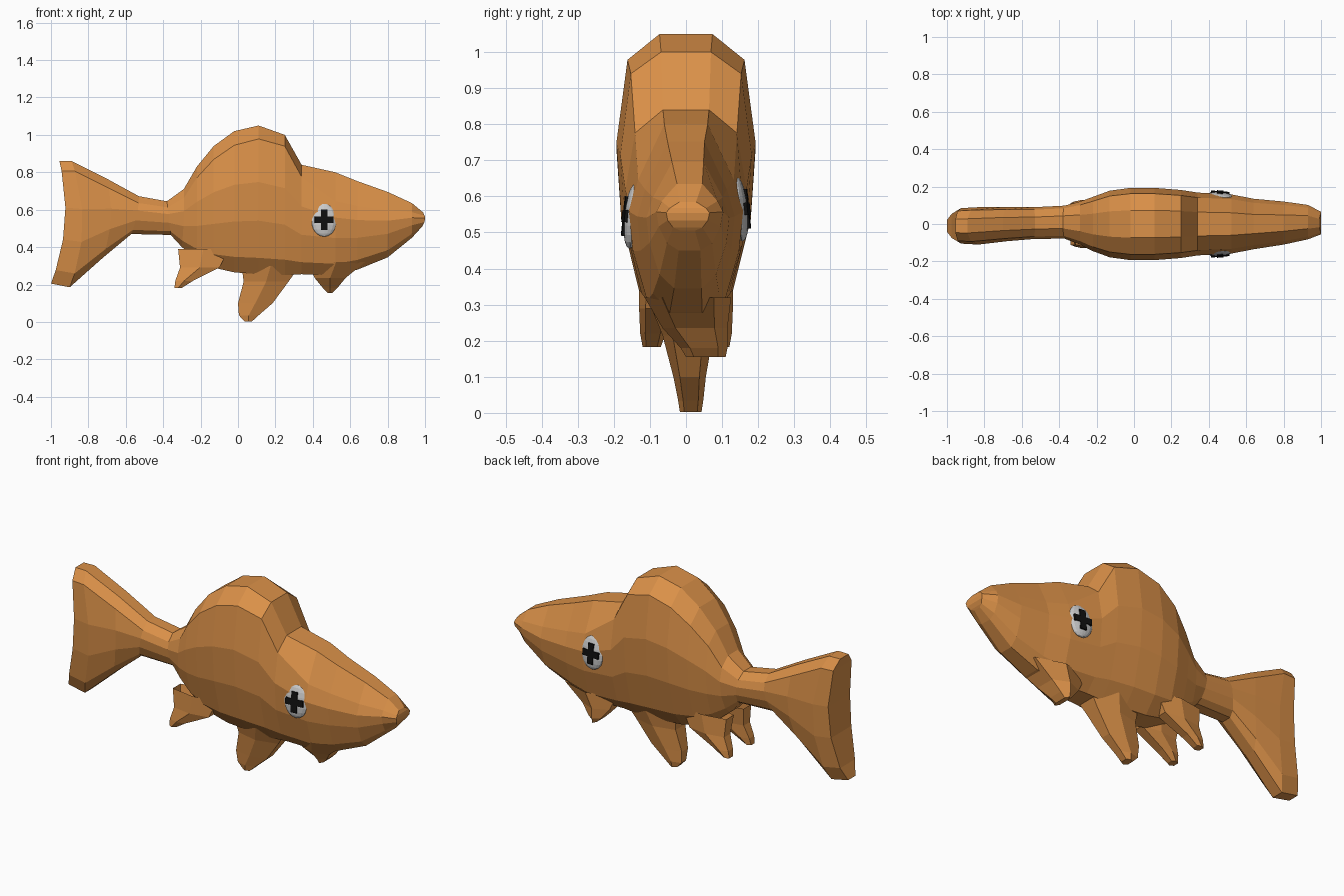
import bpy, bmesh, math

if "Cube" in bpy.data.objects:
    bpy.data.objects.remove(bpy.data.objects["Cube"])

def material(name, color):
    m = bpy.data.materials.new(name)
    m.diffuse_color = (*color, 1)
    m.use_nodes = True
    m.node_tree.nodes["Principled BSDF"].inputs["Base Color"].default_value = m.diffuse_color
    return m

ORANGE = material("orange", (0.70, 0.28, 0.065))
BLACK = material("black", (0.005, 0.005, 0.005))

def loft(name, rings, mat, cap_start=True):
    """Skin mirrored rings; the ends are closed with strips across the width."""
    bm = bmesh.new()
    vs = [[bm.verts.new(p) for p in r] for r in rings]
    n = len(vs[0])
    for a, b in zip(vs, vs[1:]):
        for i in range(n):
            j = (i + 1) % n
            bm.faces.new((a[i], a[j], b[j], b[i]))
    for r in ([vs[0]] if cap_start else []) + [vs[-1]]:
        for i in range(n // 2 - 1):
            bm.faces.new((r[i], r[i + 1], r[n - 2 - i], r[n - 1 - i]))
    bmesh.ops.recalc_face_normals(bm, faces=bm.faces)
    me = bpy.data.meshes.new(name)
    bm.to_mesh(me)
    bm.free()
    ob = bpy.data.objects.new(name, me)
    bpy.context.collection.objects.link(ob)
    me.materials.append(mat)
    return ob

def body_ring(xt, xm, xb, zt, zb, w, s, cy):
    """Twelve-sided section; x bends from top through middle to bottom."""
    prof = [(.38, 1), (.84, s), (1, min(.62, s - .16)), (.93, .36), (.68, .11), (.33, 0)]
    pts = []
    for f, t in prof:
        x = xt * t * (2 * t - 1) + xm * 4 * t * (1 - t) + xb * (1 - t) * (1 - 2 * t)
        pts.append((x, f * w, zb + (zt - zb) * t))
    return ([(x, cy + y, z) for x, y, z in pts]
            + [(x, cy - y, z) for x, y, z in reversed(pts)])

# body with tail: x at top / middle / bottom, top z, bottom z, half width, shoulder, centre y
stations = [
    (-.955, -.925, -1.0, .86, .205, .095, .92, -.01),
    (-.89, -.83, -.90, .86, .185, .10, .92, -.01),
    (-.70, -.68, -.72, .765, .345, .092, .88, 0),
    (-.53, -.54, -.57, .672, .47, .085, .82, .005),
    (-.38, -.37, -.36, .645, .465, .088, .82, .01),
    (-.29, -.29, -.30, .71, .40, .115, .85, .005),
    (-.22, -.22, -.22, .83, .335, .145, .88, 0),
    (-.13, -.13, -.13, .94, .29, .178, .89, 0),
    (-.02, -.02, -.02, 1.02, .265, .193, .90, 0),
    (.11, .11, .11, 1.05, .255, .193, .91, 0),
    (.25, .25, .25, 1.0, .25, .182, .92, 0),
    (.34, .34, .34, .84, .255, .168, .89, 0),
    (.52, .52, .52, .80, .25, .158, .72, 0),
    (.64, .64, .64, .752, .28, .135, .72, 0),
    (.80, .80, .80, .695, .345, .115, .72, .005),
    (.93, .93, .93, .635, .45, .092, .74, .01),
    (.99, 1.0, .98, .585, .505, .06, .78, .005),
]
loft("body", [body_ring(*s) for s in stations], ORANGE)

def fin(name, sections):
    """Tapered six-sided fin; sections are back x, front x, centre y, half width, z."""
    rings = []
    for x0, x1, y, h, z in sections:
        xm = (x0 + x1) / 2
        half = [(x0, .6 * h), (xm, h), (x1, .6 * h)]
        rings.append([(x, y + d, z) for x, d in half]
                     + [(x, y - d, z) for x, d in reversed(half)])
    return loft(name, rings, ORANGE, cap_start=False)

# belly fins
fin("middle_fin", [(.02, .33, 0, .10, .30), (.03, .27, .005, .07, .215),
                   (0, .185, .01, .045, .10), (.005, .11, .013, .035, .035),
                   (.035, .075, .013, .03, .003)])
fin("front_fin", [(.37, .68, .005, .12, .32), (.41, .575, .025, .09, .235),
                  (.455, .53, .05, .065, .18), (.48, .505, .055, .055, .155)])
for side, tag in ((-1, "right"), (1, "left")):
    fin("rear_fin_" + tag, [(-.32, -.05, side * .075, .055, .39),
                            (-.31, -.10, side * .085, .045, .29),
                            (-.335, -.24, side * .092, .035, .22),
                            (-.34, -.30, side * .095, .025, .182)])

# eyes: flattened balls with a black cross
for side, tag, z in ((-1, "right", .545), (1, "left", .565)):
    tilt = (side * .10, 0, -side * .08)
    bpy.ops.mesh.primitive_uv_sphere_add(segments=16, ring_count=10, radius=1,
                                         location=(.46, side * .148, z), rotation=tilt)
    eye = bpy.context.object
    eye.name = "eye_" + tag
    eye.scale = (.07, .024, .09)
    for k, (w, h) in enumerate(((.10, .034), (.034, .11))):
        bpy.ops.mesh.primitive_cube_add(size=1, location=(.46, side * .165, z), rotation=tilt)
        bar = bpy.context.object
        bar.name = f"pupil_bar_{tag}_{k + 1}"
        bar.scale = (w, .018, h)
        bar.data.materials.append(BLACK)
